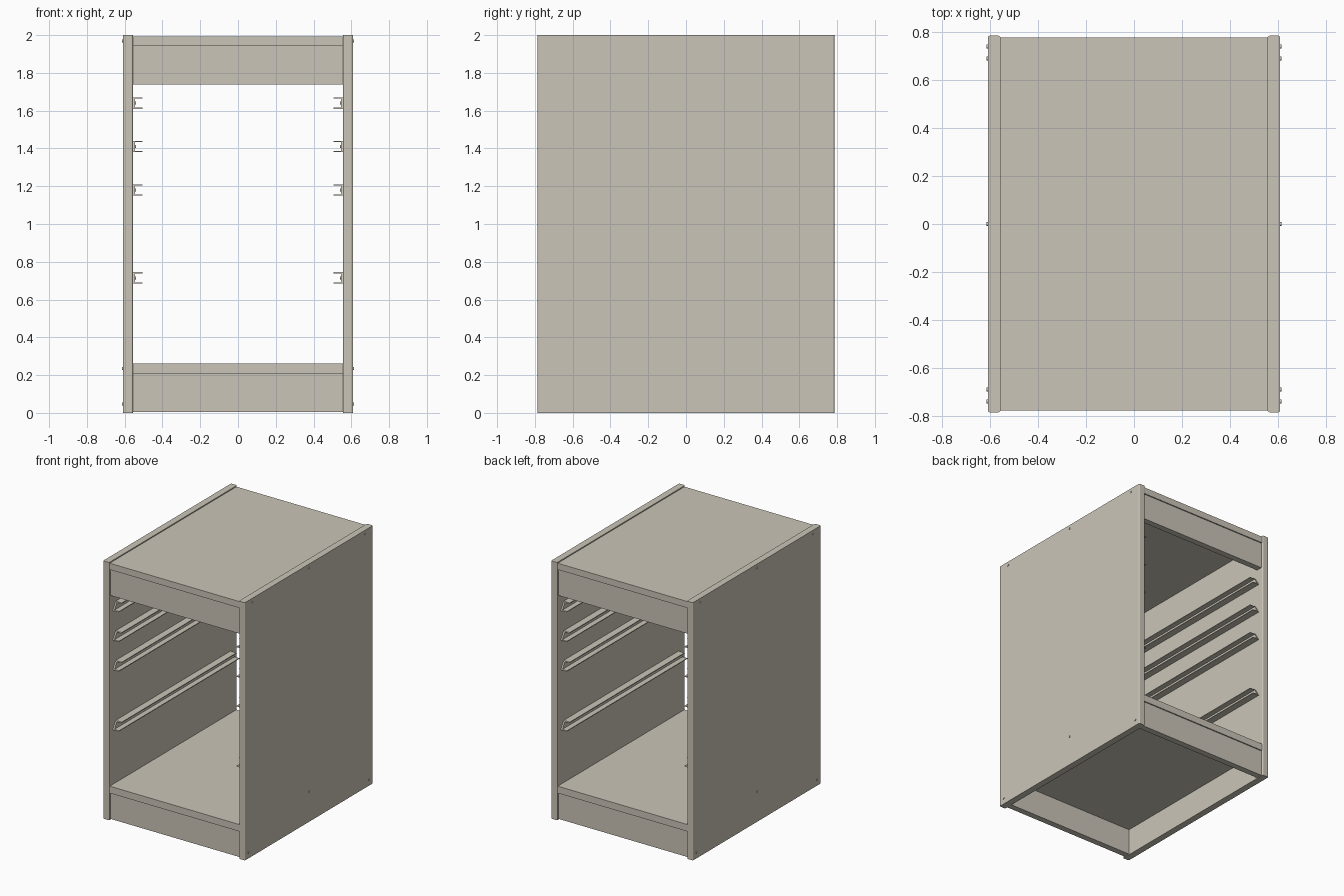
import bpy, bmesh, math
from mathutils import Matrix, Vector

if "Cube" in bpy.data.objects:
    bpy.data.objects.remove(bpy.data.objects["Cube"])

mat = bpy.data.materials.new("warm beige")
mat.diffuse_color = (0.60, 0.56, 0.48, 1)
mat.use_nodes = True
mat.node_tree.nodes["Principled BSDF"].inputs["Base Color"].default_value = mat.diffuse_color


def finish(name, bm):
    bmesh.ops.recalc_face_normals(bm, faces=bm.faces)
    me = bpy.data.meshes.new(name)
    bm.to_mesh(me)
    bm.free()
    me.materials.append(mat)
    ob = bpy.data.objects.new(name, me)
    bpy.context.collection.objects.link(ob)
    return ob


def box(name, lo, hi, bevel_vertical=0.0):
    bm = bmesh.new()
    bmesh.ops.create_cube(bm, size=1)
    lo, hi = Vector(lo), Vector(hi)
    for v in bm.verts:
        v.co = Vector((lo[i] + (v.co[i] + 0.5) * (hi[i] - lo[i]) for i in range(3)))
    if bevel_vertical:
        edges = [e for e in bm.edges if abs(e.verts[0].co.z - e.verts[1].co.z) > 0.1]
        bmesh.ops.bevel(bm, geom=edges, offset=bevel_vertical, segments=3,
                        profile=0.5, affect='EDGES')
    return finish(name, bm)


def disc(name, x, y, z, r, depth):
    bm = bmesh.new()
    bmesh.ops.create_cone(bm, cap_ends=True, segments=12, radius1=r, radius2=r, depth=depth,
                          matrix=Matrix.Translation((x, y, z)) @ Matrix.Rotation(math.pi / 2, 4, 'Y'))
    return finish(name, bm)


IN, OUT = 0.557, 0.609   # inner and outer faces of the side panels
RAIL_H, T, WEB = 0.06, 0.006, 0.012


# C-shaped drawer runner with slanted ends (lower flange longer than upper)
def runner(name, side, z0):
    prof = [(0, 0), (0.052, 0), (0.052, T), (WEB, T),
            (WEB, RAIL_H - T), (0.052, RAIL_H - T), (0.052, RAIL_H), (0, RAIL_H)]
    bm = bmesh.new()
    rings = []
    for s in (-1, 1):
        rings.append([bm.verts.new((side * (IN - d), s * (0.74 - 0.6 * h), z0 + h))
                      for d, h in prof])
    n = len(prof)
    for i in range(n):
        j = (i + 1) % n
        bm.faces.new((rings[0][i], rings[0][j], rings[1][j], rings[1][i]))
    for r in rings:
        bm.faces.new(r)
    return finish(name, bm)


# side panels, runners and screws
for side, label in ((-1, "left"), (1, "right")):
    xs = sorted((side * IN, side * OUT))
    box(label + "_side_panel", (xs[0], -0.785, 0), (xs[1], 0.785, 2), 0.008)
    for k, z in enumerate((0.685, 1.15, 1.38, 1.61)):
        runner(f"{label}_runner_{k}", side, z)
        for y in (-0.6, 0, 0.6):
            disc(f"{label}_runner_screw", side * (IN - WEB - 0.002), y, z + 0.03, 0.008, 0.004)
    for y, z in ((-0.69, 1.97), (0, 1.97), (0.69, 1.97), (-0.74, 0.047), (0.74, 0.047), (0, 0.235)):
        disc(label + "_panel_screw", side * OUT, y, z, 0.008, 0.01)

# horizontal boards
box("top_board", (-IN, -0.777, 1.942), (IN, 0.777, 1.992))
box("bottom_board", (-IN, -0.777, 0.208), (IN, 0.777, 0.262))

# front and back rails
for s, label in ((-1, "front"), (1, "back")):
    ys = sorted((s * 0.72, s * 0.768))
    box(label + "_top_rail", (-IN, ys[0], 1.738), (IN, ys[1], 1.942))
    box(label + "_plinth", (-IN, ys[0], 0.005), (IN, ys[1], 0.208))
